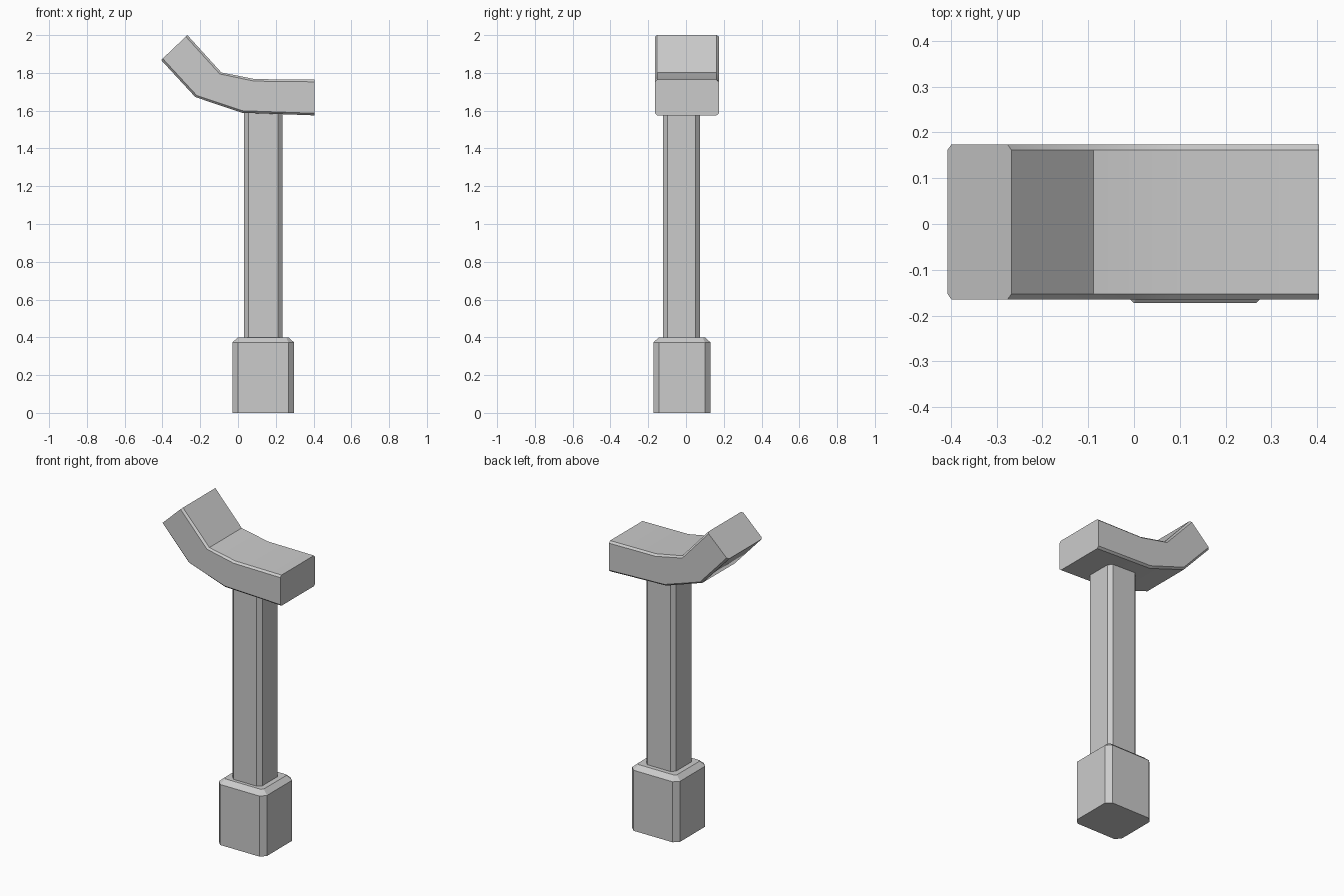
import bpy, bmesh

if "Cube" in bpy.data.objects:
    bpy.data.objects.remove(bpy.data.objects["Cube"])


def make_object(name, bm):
    bmesh.ops.recalc_face_normals(bm, faces=bm.faces)
    mesh = bpy.data.meshes.new(name)
    bm.to_mesh(mesh)
    bm.free()
    ob = bpy.data.objects.new(name, mesh)
    bpy.context.collection.objects.link(ob)
    return ob


def octagon(a0, a1, b0, b1, ca, cb):
    """Rectangle with cut corners."""
    return [(a0 + ca, b0), (a1 - ca, b0), (a1, b0 + cb), (a1, b1 - cb),
            (a1 - ca, b1), (a0 + ca, b1), (a0, b1 - cb), (a0, b0 + cb)]


def loft(name, rings):
    """Skin a stack of equal-length rings and cap both ends."""
    bm = bmesh.new()
    loops = [[bm.verts.new(p) for p in ring] for ring in rings]
    n = len(loops[0])
    for lo, hi in zip(loops, loops[1:]):
        for i in range(n):
            j = (i + 1) % n
            bm.faces.new((lo[i], lo[j], hi[j], hi[i]))
    bm.faces.new(loops[0][::-1])
    bm.faces.new(loops[-1])
    return make_object(name, bm)


def block_ring(x0, x1, y0, y1, c, z):
    return [(x, y, z) for x, y in octagon(x0, x1, y0, y1, c, c)]


# Chamfered grip block at the foot
loft("grip_block", [block_ring(-0.03, 0.297, -0.173, 0.13, 0.03, 0),
                    block_ring(-0.03, 0.297, -0.173, 0.13, 0.03, 0.373),
                    block_ring(0.0, 0.267, -0.143, 0.10, 0.012, 0.4)])

# Chamfered shaft, running a little into both neighbours
loft("shaft", [block_ring(0.032, 0.236, -0.122, 0.073, 0.023, 0.38),
               block_ring(0.032, 0.236, -0.122, 0.073, 0.023, 1.62)])

# Bent head: (bottom x, bottom z, top x, top z) at each bend
sections = [(-0.407, 1.868, -0.268, 2.0), (-0.226, 1.672, -0.088, 1.802),
            (0.02, 1.589, 0.09, 1.767), (0.404, 1.575, 0.404, 1.764)]
rings = []
for bx, bz, tx, tz in sections:
    ring = octagon(-0.165, 0.174, 0, 1, 0.012, 0.06)
    rings.append([(bx + (tx - bx) * t, y, bz + (tz - bz) * t) for y, t in ring])
head = loft("bent_head", rings)

# Soft shading on the head with its main edges kept crisp
bpy.context.view_layer.objects.active = head
head.select_set(True)
bpy.ops.object.shade_smooth_by_angle(angle=0.52)
